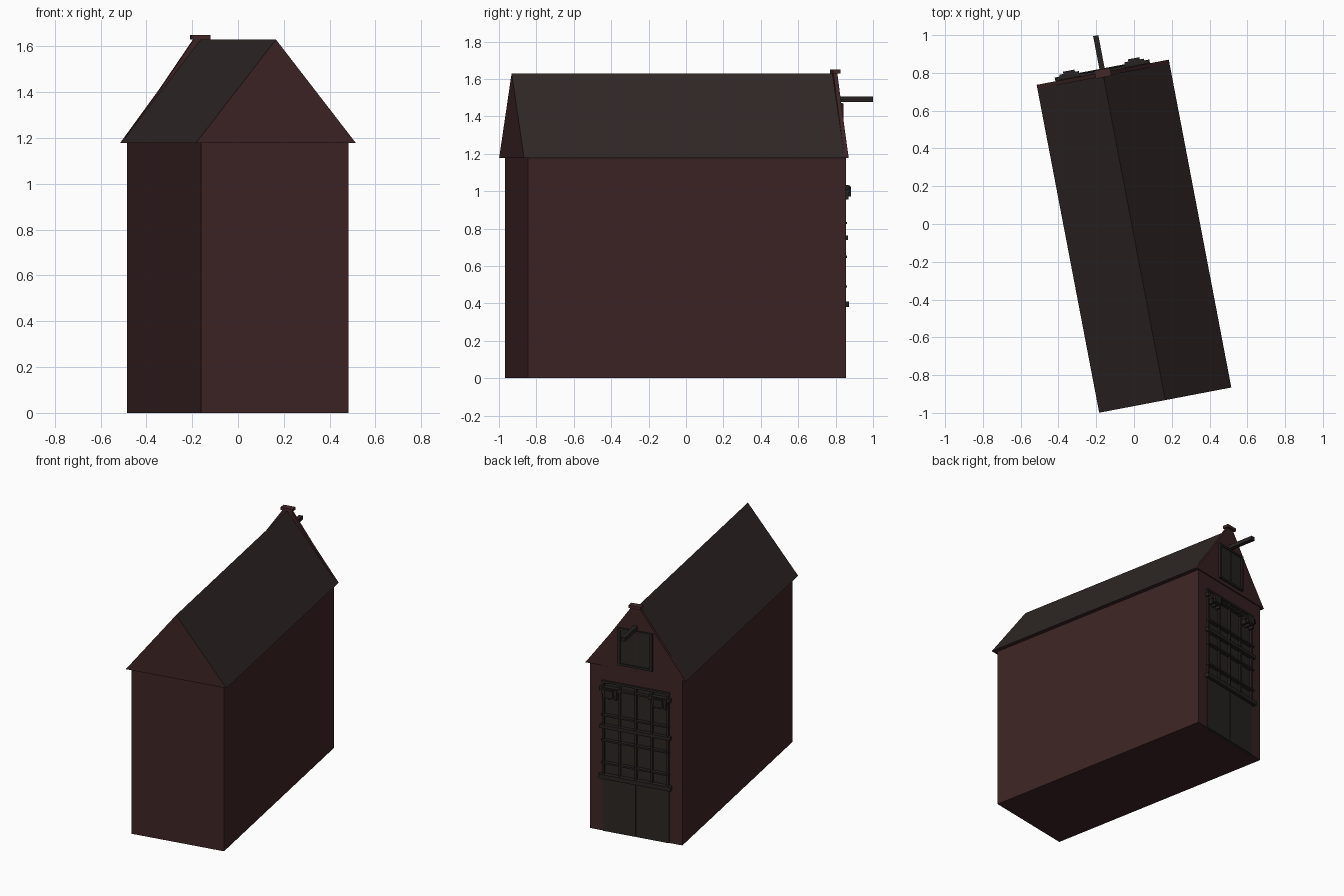
import bpy, bmesh
from mathutils import Matrix, Vector

if "Cube" in bpy.data.objects:
    bpy.data.objects.remove(bpy.data.objects["Cube"])

# The house is laid out along its own axes (u across, v along), then turned
PLACE = Matrix.Translation((0, -0.065, 0)) @ Matrix.Rotation(0.1885, 4, 'Z')


def material(name, rgb):
    m = bpy.data.materials.new(name)
    m.diffuse_color = (*rgb, 1)
    m.use_nodes = True
    m.node_tree.nodes["Principled BSDF"].inputs["Base Color"].default_value = m.diffuse_color
    return m


BRICK = material("dark red brick", (0.047, 0.0175, 0.018))
TILE = material("dark roof tile", (0.029, 0.0205, 0.020))
WOOD = material("dark painted wood", (0.023, 0.0195, 0.017))
TRIM = material("dark trim", (0.020, 0.016, 0.015))
STONE = material("red cap stone", (0.055, 0.021, 0.020))


def finish(name, bm, *mats):
    bmesh.ops.recalc_face_normals(bm, faces=bm.faces)
    bm.transform(PLACE)
    me = bpy.data.meshes.new(name)
    bm.to_mesh(me)
    bm.free()
    for m in mats:
        me.materials.append(m)
    ob = bpy.data.objects.new(name, me)
    bpy.context.collection.objects.link(ob)
    return ob


def box(name, u, v, z, mat):
    bm = bmesh.new()
    size = Vector((u[1] - u[0], v[1] - v[0], z[1] - z[0]))
    mid = Vector((u[0] + u[1], v[0] + v[1], z[0] + z[1])) / 2
    bmesh.ops.create_cube(bm, size=1, matrix=Matrix.Translation(mid) @ Matrix.Diagonal((*size, 1)))
    return finish(name, bm, mat)


def prism(name, profile, v, mats, rule=None):
    """Extrude a (u, z) outline along v."""
    bm = bmesh.new()
    face = bm.faces.new([bm.verts.new((u, v[0], z)) for u, z in profile])
    ext = bmesh.ops.extrude_face_region(bm, geom=[face], use_keep_orig=True)
    moved = [g for g in ext["geom"] if isinstance(g, bmesh.types.BMVert)]
    bmesh.ops.translate(bm, verts=moved, vec=(0, v[1] - v[0], 0))
    bmesh.ops.recalc_face_normals(bm, faces=bm.faces)
    if rule:
        for f in bm.faces:
            f.material_index = rule(f)
    return finish(name, bm, *mats)


# Main body and roof: slopes are tiled, gable ends are brick
box("walls", (-0.327, 0.327), (-0.857, 0.857), (0, 1.18), BRICK)
prism("roof", [(-0.356, 1.177), (0.356, 1.177), (0, 1.63)], (-0.883, 0.876),
      [BRICK, TILE], lambda f: 1 if f.normal.z > 0.3 else 0)

# Rear facade: corner piers, the band above the opening and the stepped-up gable
for s, side in ((-1, "left"), (1, "right")):
    box("pier_" + side, sorted((s * 0.235, s * 0.327)), (0.85, 0.876), (0, 1.18), BRICK)
box("facade_band", (-0.235, 0.235), (0.85, 0.876), (1.07, 1.18), BRICK)
prism("gable_parapet", [(-0.356, 1.177), (0.356, 1.177), (0.18, 1.415), (0.03, 1.632), (-0.03, 1.632), (-0.18, 1.415)],
      (0.862, 0.884), [BRICK])
box("gable_cap", (-0.042, 0.042), (0.857, 0.9), (1.63, 1.65), STONE)

# Hoisting beam
box("hoist_beam", (-0.014, 0.014), (0.86, 1.081), (1.477, 1.505), TRIM)

# Gable hatch: two leaves in a frame
box("hatch_leaf_left", (-0.105, -0.003), (0.87, 0.889), (1.22, 1.46), WOOD)
box("hatch_leaf_right", (0.003, 0.105), (0.87, 0.889), (1.22, 1.46), WOOD)
for s, side in ((-1, "left"), (1, "right")):
    box("hatch_jamb_" + side, sorted((s * 0.105, s * 0.122)), (0.87, 0.899), (1.21, 1.47), TRIM)
box("hatch_sill", (-0.122, 0.122), (0.87, 0.896), (1.205, 1.22), TRIM)
box("hatch_lintel", (-0.122, 0.122), (0.87, 0.896), (1.457, 1.472), TRIM)

# Double door below
box("door_leaf_left", (-0.235, -0.003), (0.855, 0.881), (0, 0.39), WOOD)
box("door_leaf_right", (0.003, 0.235), (0.855, 0.881), (0, 0.39), WOOD)

# Two rows of windows: backing panes, mullions and cross bars
for name, lo, hi, bars in (("lower_window", 0.40, 0.74, (0.49, 0.65)),
                           ("upper_window", 0.76, 1.07, (0.83, 1.02))):
    box(name + "_pane", (-0.235, 0.235), (0.855, 0.872), (lo, hi), WOOD)
    for i in range(5):
        u = -0.228 + i * 0.114
        box(f"{name}_mullion_{i}", (u - 0.007, u + 0.007), (0.87, 0.887), (lo, hi), TRIM)
    for i, z in enumerate(bars):
        box(f"{name}_bar_{i}", (-0.24, 0.24), (0.87, 0.897), (z - 0.006, z + 0.006), TRIM)
box("window_head", (-0.24, 0.24), (0.87, 0.888), (1.057, 1.072), TRIM)

# Projecting sills between the storeys
box("middle_sill", (-0.25, 0.25), (0.86, 0.9), (0.738, 0.762), TRIM)
box("door_lintel", (-0.255, 0.255), (0.86, 0.904), (0.38, 0.41), TRIM)

# Stepped brackets in the upper corners of the window
for s, side in ((-1, "left"), (1, "right")):
    for i in range(3):
        half = 0.075 - 0.022 * i
        c = s * 0.175
        box(f"bracket_{side}_{i}", (c - half, c + half), (0.87, 0.902 + 0.012 * i),
            (1.008 - 0.018 * i, 1.034 - 0.004 * i), TRIM)
    for i, off in enumerate((-0.04, 0.0, 0.04)):
        c = s * 0.175 + off
        box(f"bracket_drop_{side}_{i}", (c - 0.008, c + 0.008), (0.87, 0.908), (0.955, 1.01), TRIM)
